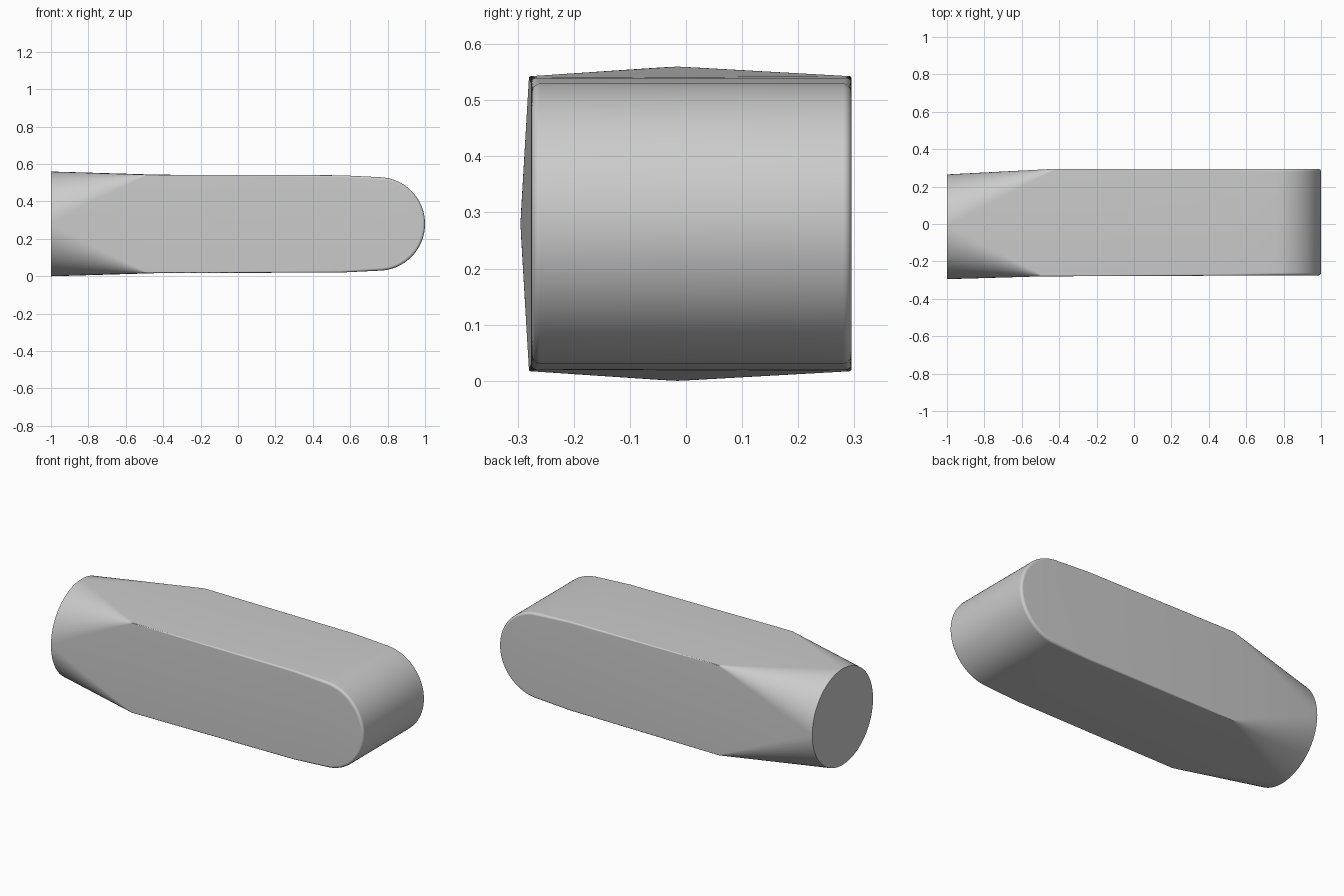
import bpy, bmesh, math

cube = bpy.data.objects.get("Cube")
if cube:
    bpy.data.objects.remove(cube, do_unlink=True)

CZ = 0.28          # height of the long axis
ARC, FILLET = 24, 16

# Upper outline: front x, back x, half height, slope angle, front y, back y, edge radius
stations = [
    (-1.0, -1.0, 0.28, 90, -0.295, 0.265, 0.28),
    (-0.49, -0.42, 0.263, 90, -0.28, 0.295, 0.004),
    (0.55, 0.55, 0.26, 88, -0.276, 0.295, 0.01),
]
for i in range(ARC + 1):  # rounded nose
    a = math.radians(87 * (1 - i / ARC))
    x = 0.75 + 0.25 * math.cos(a)
    stations.append((x, x, 0.25 * math.sin(a), math.degrees(a), -0.275, 0.295, 0.015))


def strip(station, side):
    """Points across the width, with a rounded edge at the back and front."""
    xf, xb, h, angle, yf, yb, r = station
    a = math.radians(angle)
    nx, nz = math.cos(a), math.sin(a)
    points = []
    for x, y, s in ((xb, yb, 1), (xf, yf, -1)):
        steps = range(FILLET + 1) if s > 0 else range(FILLET, -1, -1)
        for k in steps:
            t = math.pi / 2 * k / FILLET
            inset = r * (1 - math.sin(t))
            points.append((x - nx * inset, y - s * r * (1 - math.cos(t)),
                           CZ + side * (h - nz * inset)))
    return points


bm = bmesh.new()
upper = [[bm.verts.new(p) for p in strip(s, 1)] for s in stations]
lower = [[bm.verts.new(p) for p in strip(s, -1)] for s in stations]

# Outer wall, and the two broad flat sides joining upper and lower outlines
for rows in (upper, lower):
    for a, b in zip(rows, rows[1:]):
        for j in range(len(a) - 1):
            bm.faces.new((a[j], a[j + 1], b[j + 1], b[j]))
for i in range(len(stations) - 1):
    for j in (0, -1):
        bm.faces.new((upper[i][j], upper[i + 1][j], lower[i + 1][j], lower[i][j]))

# Flat round butt end
bm.faces.new(upper[0] + lower[0][::-1])
bmesh.ops.remove_doubles(bm, verts=bm.verts, dist=0.00005)
bmesh.ops.recalc_face_normals(bm, faces=bm.faces)

mesh = bpy.data.meshes.new("rounded_handle")
bm.to_mesh(mesh)
bm.free()
handle = bpy.data.objects.new("rounded_handle", mesh)
bpy.context.collection.objects.link(handle)

grey = bpy.data.materials.new("plain_grey")
grey.use_nodes = True
colour = (0.6, 0.6, 0.6, 1)
grey.diffuse_color = colour
grey.node_tree.nodes["Principled BSDF"].inputs["Base Color"].default_value = colour
mesh.materials.append(grey)

bpy.context.view_layer.objects.active = handle
handle.select_set(True)
bpy.ops.object.shade_smooth_by_angle(angle=math.radians(30))
